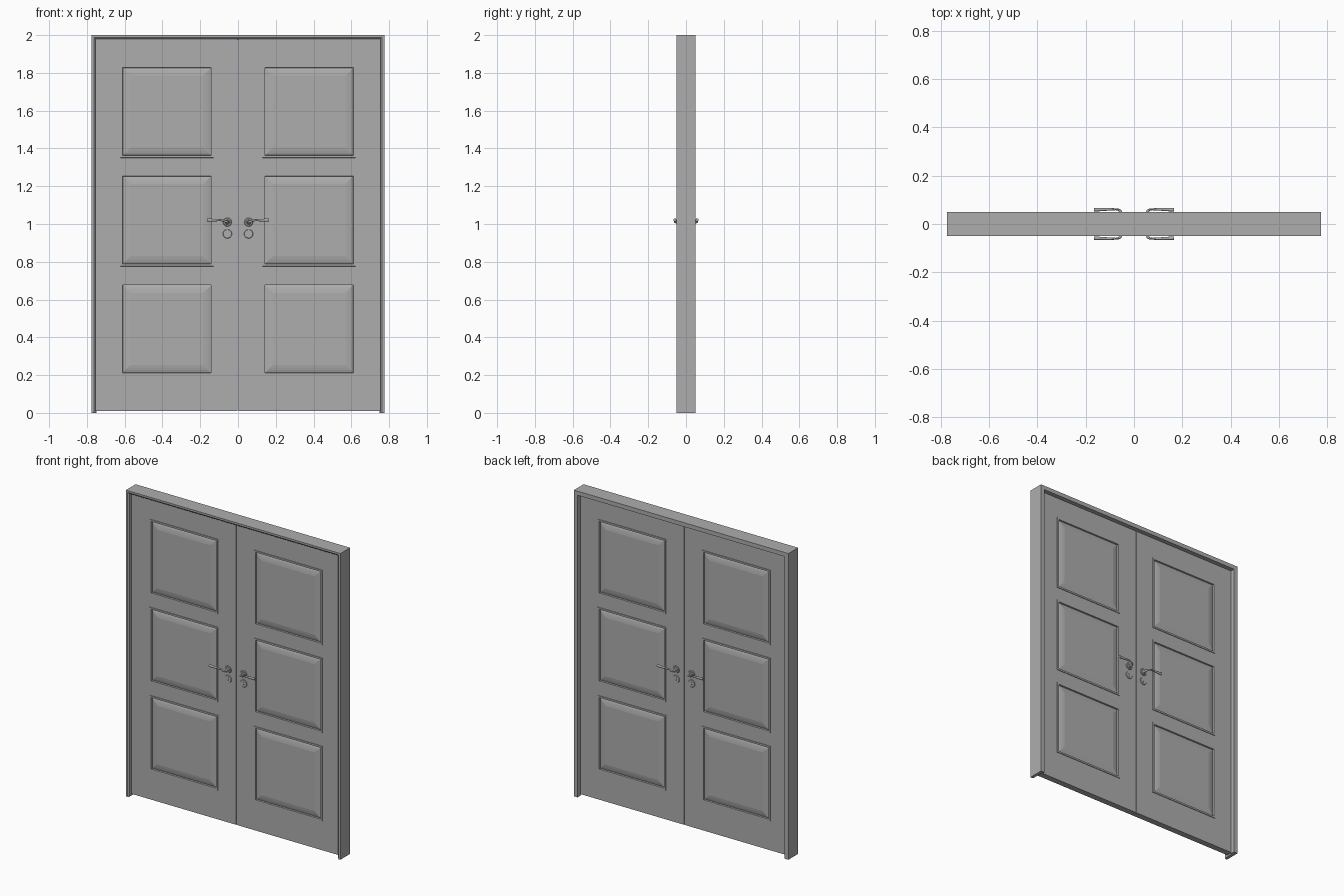
import bpy, bmesh
from math import pi, cos, sin
from mathutils import Matrix, Vector

if "Cube" in bpy.data.objects:
    bpy.data.objects.remove(bpy.data.objects["Cube"])

# Dark grey paint shared by every part
paint = bpy.data.materials.new("dark_grey")
paint.diffuse_color = (0.42, 0.42, 0.42, 1)
paint.use_nodes = True
paint.node_tree.nodes["Principled BSDF"].inputs["Base Color"].default_value = paint.diffuse_color


def add_object(name, bm, sx=1, sy=1, smooth=False):
    """Turn a copy of bm into an object, mirrored by the signs sx, sy."""
    b = bm.copy()
    b.transform(Matrix.Diagonal((sx, sy, 1, 1)))
    bmesh.ops.recalc_face_normals(b, faces=b.faces)
    me = bpy.data.meshes.new(name)
    b.to_mesh(me)
    b.free()
    me.materials.append(paint)
    ob = bpy.data.objects.new(name, me)
    bpy.context.collection.objects.link(ob)
    if smooth:
        bpy.ops.object.select_all(action='DESELECT')
        bpy.context.view_layer.objects.active = ob
        ob.select_set(True)
        bpy.ops.object.shade_smooth_by_angle(angle=0.6)
    return ob


def skin(bm, rings, cap=True):
    """Join closed rings of points into a tube."""
    vs = [[bm.verts.new(p) for p in r] for r in rings]
    n = len(vs[0])
    for a, b in zip(vs, vs[1:]):
        for i in range(n):
            j = (i + 1) % n
            bm.faces.new((a[i], a[j], b[j], b[i]))
    if cap:
        bm.faces.new(vs[0])
        bm.faces.new(vs[-1])


def lathe(bm, cx, cz, profile, n=28):
    """Revolve (radius, y) points about an axis parallel to y."""
    skin(bm, [[(cx + r * cos(2 * pi * i / n), y, cz + r * sin(2 * pi * i / n))
               for i in range(n)] for r, y in profile])


# Door frame: rebated section swept up, across and down with mitred corners
W, H, D = 0.775, 2.0, 0.05
section = [(0, -D), (0.012, -D), (0.020, -D + 0.006), (0.020, 0.021),
           (0.027, 0.021), (0.027, D), (0, D)]
bm = bmesh.new()
skin(bm, [[(s * (W - t), y, (H - t) if top else 0) for t, y in section]
          for s, top in ((-1, 0), (-1, 1), (1, 1), (1, 0))])
add_object("door_frame", bm)

# Door leaf: slab cut into a grid, panel cells inset into moulding and raised field
X0, X1, Z0, Z1, T = 0.002, 0.7545, 0.01, 1.9795, 0.02
panel_x = (0.13, 0.623)
panel_z = [(0.20, 0.69), (0.776, 1.266), (1.35, 1.84)]
bm = bmesh.new()
bmesh.ops.create_cube(bm, size=1, matrix=Matrix.Translation(
    ((X0 + X1) / 2, 0, (Z0 + Z1) / 2)) @ Matrix.Diagonal((X1 - X0, 2 * T, Z1 - Z0, 1)))
cuts = [((x, 0, 0), (1, 0, 0)) for x in panel_x]
cuts += [((0, 0, z), (0, 0, 1)) for pair in panel_z for z in pair]
for co, no in cuts:
    bmesh.ops.bisect_plane(bm, geom=bm.verts[:] + bm.edges[:] + bm.faces[:],
                           plane_co=co, plane_no=no)
bm.normal_update()
panels = [f for f in bm.faces if abs(f.normal.y) > 0.9
          and panel_x[0] < f.calc_center_median().x < panel_x[1]
          and any(a < f.calc_center_median().z < b for a, b in panel_z)]
steps = [(0.001, 0.003), (0.011, 0.0), (0.002, -0.009),
         (0.012, 0.004), (0.014, 0.003), (0.014, 0.002)]
for width, depth in steps:
    bmesh.ops.inset_individual(bm, faces=panels, thickness=width, depth=depth,
                               use_even_offset=True)
    bm.normal_update()
for s, side in ((-1, "left"), (1, "right")):
    add_object("door_leaf_" + side, bm, s)

# Handle rose and neck, on the front face of the right leaf
HX, HZ, KZ = 0.056, 1.01, 0.948
rose = bmesh.new()
lathe(rose, HX, HZ, [(0.023, -T), (0.023, -T - 0.003), (0.020, -T - 0.006),
                     (0.013, -T - 0.006), (0.010, -T - 0.012)])

# Thin keyhole plate with a raised keyhole insert
plate = bmesh.new()
lathe(plate, HX, KZ, [(0.024, -T), (0.024, -T - 0.002), (0.022, -T - 0.004)])
keyhole = bmesh.new()
outline = [(0.006 * cos(a), 0.005 + 0.006 * sin(a))
           for a in [(-60 + 30 * i) * pi / 180 for i in range(11)]]
outline += [(-0.004, -0.011), (0.004, -0.011)]
skin(keyhole, [[(HX + x, y, KZ + z) for x, z in outline]
               for y in (-T - 0.003, -T - 0.006)])

# Lever: elliptical sections (point, half height, half depth) flaring to the tip
path = [((HX, -0.028, HZ), 0.008, 0.008), ((HX, -0.048, HZ), 0.007, 0.007),
        ((HX + 0.002, -0.055, HZ + 0.001), 0.007, 0.006),
        ((HX + 0.009, -0.060, HZ + 0.003), 0.006, 0.004),
        ((HX + 0.022, -0.061, HZ + 0.008), 0.005, 0.004),
        ((HX + 0.040, -0.061, HZ + 0.011), 0.005, 0.005),
        ((HX + 0.072, -0.060, HZ + 0.010), 0.007, 0.006),
        ((HX + 0.109, -0.059, HZ + 0.011), 0.009, 0.008)]
pts = [Vector(p) for p, _, _ in path]
rings = []
for i, (p, h, d) in enumerate(path):
    t = (pts[min(i + 1, len(pts) - 1)] - pts[max(i - 1, 0)]).normalized()
    side = t.cross(Vector((0, 0, 1))).normalized()
    up = side.cross(t)
    rings.append([pts[i] + side * d * cos(2 * pi * k / 16) + up * h * sin(2 * pi * k / 16)
                  for k in range(16)])
lever = bmesh.new()
skin(lever, rings)

# Mirror the fittings to both leaves and both faces
for sx, side in ((-1, "left"), (1, "right")):
    for sy, face in ((1, "front"), (-1, "back")):
        for name, part in (("handle_rose", rose), ("keyhole_plate", plate),
                           ("keyhole", keyhole), ("lever_handle", lever)):
            add_object(f"{name}_{side}_{face}", part, sx, sy, True)
